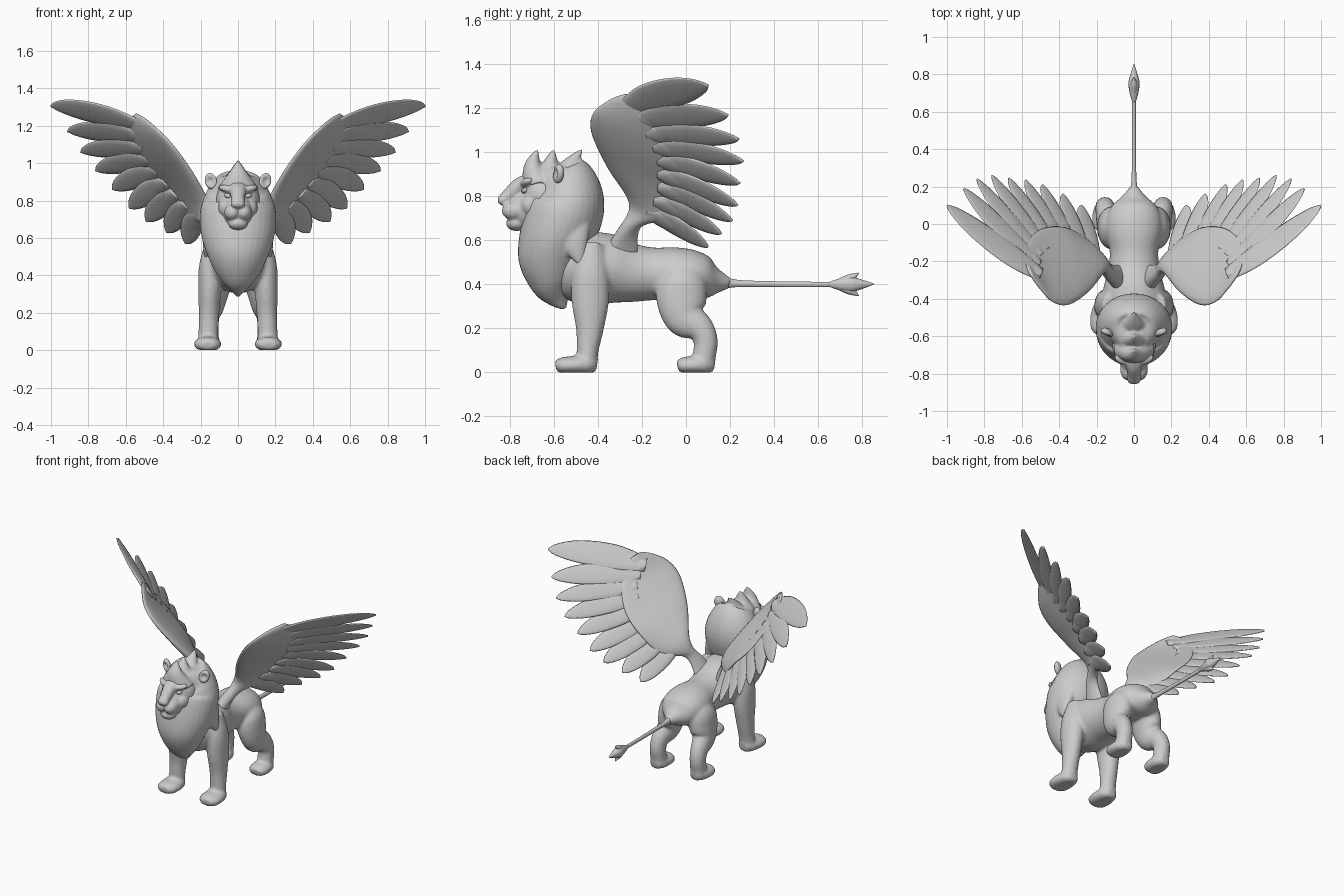
import bpy, bmesh, math
from mathutils import Vector, Matrix

X = Vector((1, 0, 0))


def smooth(rows, k=5):
    """Catmull-Rom interpolation of rows of numbers."""
    out, n = [], len(rows)
    for i in range(n - 1):
        a, b, c, d = rows[max(i - 1, 0)], rows[i], rows[i + 1], rows[min(i + 2, n - 1)]
        for s in range(k):
            t = s / k
            out.append([0.5 * (2 * q + (r - p) * t + (2 * p - 5 * q + 4 * r - w) * t * t
                               + (3 * q - p - 3 * r + w) * t ** 3) for p, q, r, w in zip(a, b, c, d)])
    return out + [list(rows[-1])]


def skin(bm, rings):
    """Bridge closed rings of points and cap both ends."""
    vs = [[bm.verts.new(p) for p in r] for r in rings]
    n = len(vs[0])
    for a, b in zip(vs, vs[1:]):
        for j in range(n):
            bm.faces.new((a[j], a[(j + 1) % n], b[(j + 1) % n], b[j]))
    bm.faces.new(vs[0][::-1])
    bm.faces.new(vs[-1])


def tube(bm, rows, ref=X, n=20, k=5, side=1):
    """Rows are x, y, z, radius along ref, radius across ref."""
    rows = smooth(rows, k)
    pts = [Vector((r[0] * side, r[1], r[2])) for r in rows]
    rings = []
    for i, r in enumerate(rows):
        t = (pts[min(i + 1, len(pts) - 1)] - pts[max(i - 1, 0)]).normalized()
        u = (ref - t * ref.dot(t)).normalized()
        v = u.cross(t)
        ring = []
        for j in range(n):
            a = 2 * math.pi * j / n
            p = pts[i] + u * (math.cos(a) * max(r[3], .002)) + v * (math.sin(a) * max(r[4], .002))
            p.z = max(p.z, 0)
            ring.append(p)
        rings.append(ring)
    skin(bm, rings)


def blob(bm, c, r, rot=(0, 0, 0), side=1):
    m = Matrix.Rotation(rot[2] * side, 4, 'Z') @ Matrix.Rotation(rot[1] * side, 4, 'Y') @ Matrix.Rotation(rot[0], 4, 'X')
    m = Matrix.Translation((c[0] * side, c[1], c[2])) @ m @ Matrix.Diagonal((*r, 1))
    bmesh.ops.create_uvsphere(bm, u_segments=20, v_segments=12, radius=1, matrix=m)


def finish(bm, name, voxel=0, relax=5, mirror=False):
    bmesh.ops.recalc_face_normals(bm, faces=bm.faces)
    for f in bm.faces:
        f.smooth = True
    me = bpy.data.meshes.new(name)
    bm.to_mesh(me)
    bm.free()
    ob = bpy.data.objects.new(name, me)
    bpy.context.collection.objects.link(ob)
    if mirror:
        ob.modifiers.new("mirror", 'MIRROR').use_mirror_merge = False
    if voxel:
        m = ob.modifiers.new("blend", 'REMESH')
        m.mode, m.voxel_size, m.use_smooth_shade = 'VOXEL', voxel, True
        m = ob.modifiers.new("relax", 'SMOOTH')
        m.factor, m.iterations = 0.5, relax


# body: torso, legs and paws blended together
bm = bmesh.new()
tube(bm, [(0, -.61, .46, .04, .05), (0, -.55, .46, .13, .13), (0, -.45, .47, .17, .165),
          (0, -.35, .47, .165, .16), (0, -.25, .453, .14, .135), (0, -.15, .448, .13, .12),
          (0, -.04, .452, .15, .116), (0, .04, .44, .145, .11), (0, .10, .42, .115, .088),
          (0, .15, .412, .062, .052), (0, .20, .406, .022, .024)], n=28)
for s in (1, -1):
    tube(bm, [(.11, -.43, .58, .06, .06), (.14, -.435, .45, .068, .085), (.15, -.435, .32, .062, .085),
              (.155, -.437, .2, .055, .064), (.158, -.447, .1, .053, .05), (.16, -.45, .02, .055, .045)], side=s)
    tube(bm, [(.16, -.405, .03, .03, .03), (.16, -.44, .035, .06, .045), (.162, -.51, .033, .074, .042),
              (.163, -.565, .03, .066, .038), (.163, -.592, .025, .04, .025)], side=s)
    tube(bm, [(.07, -.03, .48, .05, .06), (.1, -.02, .41, .085, .11), (.12, -.02, .33, .078, .115),
              (.135, -.003, .25, .066, .095), (.15, .065, .20, .056, .064), (.155, .09, .14, .052, .055),
              (.155, .084, .08, .053, .053), (.155, .08, .02, .055, .045)], side=s)
    tube(bm, [(.155, .13, .03, .03, .03), (.155, .09, .035, .058, .045), (.157, .03, .033, .068, .042),
              (.157, -.015, .03, .06, .038), (.157, -.038, .025, .04, .025)], side=s)
finish(bm, "body", .01, 6)

# mane with crest and side tufts
bm = bmesh.new()
tube(bm, [(0, -.55, .29, .01, .01), (0, -.575, .33, .045, .05), (0, -.605, .40, .11, .10),
          (0, -.615, .50, .16, .145), (0, -.60, .60, .193, .16), (0, -.562, .70, .205, .178),
          (0, -.537, .77, .197, .167), (0, -.55, .85, .165, .15), (0, -.585, .91, .11, .115),
          (0, -.59, .94, .05, .06)], n=32)
for y in ((-.675, -.695, -.675), (-.61, -.615, -.60), (-.55, -.525, -.47)):
    tube(bm, [(0, y[0], .86, .115, .075), (0, y[1], .94, .055, .042), (0, y[2], 1.015, .004, .004)])
for s in (1, -1):
    tube(bm, [(.13, -.52, .68, .05, .09), (.155, -.505, .58, .035, .06), (.172, -.468, .475, .004, .004)], side=s)
finish(bm, "mane", .008, 4)

# head: cranium, bridge, muzzle, chin and brows
bm = bmesh.new()
blob(bm, (0, -.645, .80), (.118, .105, .115))
blob(bm, (0, -.72, .74), (.08, .085, .09))
tube(bm, [(0, -.68, .885, .06, .03), (0, -.75, .852, .046, .037), (0, -.80, .808, .036, .034),
          (0, -.838, .778, .036, .024), (0, -.85, .768, .02, .01)])
blob(bm, (0, -.77, .678), (.055, .048, .036))
for s in (1, -1):
    blob(bm, (.03, -.78, .735), (.044, .058, .044), side=s)
    blob(bm, (.058, -.722, .862), (.05, .03, .02), (0, -.25, .3), s)
    blob(bm, (.065, -.70, .76), (.04, .05, .05), side=s)
finish(bm, "head", .006, 8)

# eyes
bm = bmesh.new()
blob(bm, (.056, -.733, .826), (.02, .014, .012), (0, -.3, .4))
finish(bm, "eyes", mirror=True)

# ears: rounded cups
bm = bmesh.new()
blob(bm, (.145, -.58, .903), (.034, .022, .045), (0, .35, .5))
for v in bm.verts:
    d = (v.co - Vector((.15, -.605, .905))).length
    if d < .03:
        v.co.y += .03 - d
finish(bm, "ears", mirror=True)

# tail and its tuft
bm = bmesh.new()
tube(bm, [(0, .12, .42, .05, .05), (0, .16, .412, .036, .042), (0, .20, .406, .018, .022),
          (0, .28, .403, .012, .015), (0, .5, .4, .01, .013), (0, .68, .4, .01, .012)], n=14)
finish(bm, "tail")
bm = bmesh.new()
tube(bm, [(0, .65, .4, .009, .011), (0, .70, .4, .023, .028), (0, .75, .4, .03, .036),
          (0, .79, .4, .022, .025), (0, .855, .402, .002, .002)], n=14)
for d in (1, -1):
    tube(bm, [(0, .69, .4 + d * .008, .01, .015), (0, .745, .4 + d * .027, .018, .02),
              (0, .785, .4 + d * .052, .002, .002)], n=12)
finish(bm, "tail_tuft")

# wing arm: leading edge, trailing edge and half thickness per section
bm = bmesh.new()
arm = smooth([(.07, -.37, .56, .08, -.22, .54, .05), (.12, -.31, .65, .14, -.205, .66, .045),
              (.15, -.255, .77, .25, -.085, .70, .038), (.24, -.36, .94, .36, -.02, .82, .036),
              (.345, -.43, 1.09, .475, -.02, .94, .032), (.43, -.42, 1.18, .55, -.07, 1.06, .026),
              (.50, -.345, 1.24, .585, -.145, 1.16, .02), (.545, -.28, 1.265, .575, -.225, 1.24, .01)], 5)
rings = []
for i, r in enumerate(arm):
    lead, trail = Vector(r[:3]), Vector(r[3:6])
    a, b = arm[max(i - 1, 0)], arm[min(i + 1, len(arm) - 1)]
    span = Vector([b[j] + b[j + 3] - a[j] - a[j + 3] for j in range(3)])
    nrm = (trail - lead).cross(span).normalized()
    ring = []
    for j in range(24):
        c, s = math.cos(math.tau * j / 24), math.sin(math.tau * j / 24)
        ring.append((lead + trail) / 2 + (trail - lead) / 2 * c + nrm * (r[6] * s * (.75 - .25 * c)))
    rings.append(ring)
skin(bm, rings)
finish(bm, "wing_arms", mirror=True)

# feathers: flat blades fanned between base and tip
N = Vector((-.70, .51, .50)).normalized()


def feather(bm, base, tip, width, bow, thick):
    base, tip = Vector(base), Vector(tip)
    d = (tip - base).normalized()
    up = N.cross(d).normalized()
    up = up if up.z > 0 else -up
    ref = (N + up * .15).normalized()
    rows = []
    for t, w in ((0, .6), (.25, 1), (.5, 1.05), (.75, .86), (.93, .45), (1, .06)):
        p = base.lerp(tip, t) + up * (bow * 4 * t * (1 - t))
        rows.append((*p, thick * (1.1 - .7 * t), width * w))
    tube(bm, rows, ref, 12, 3)


bases = [(.50, -.27, 1.19), (.51, -.22, 1.14), (.50, -.17, 1.08), (.47, -.14, 1.02), (.43, -.12, .96),
         (.38, -.12, .90), (.33, -.12, .84), (.27, -.14, .78), (.21, -.17, .73)]
tips = [(1.0, .10, 1.305), (.91, .19, 1.17), (.84, .24, 1.06), (.76, .26, .96), (.67, .245, .86),
        (.58, .235, .76), (.49, .21, .69), (.38, .16, .63), (.28, .10, .57)]
bm = bmesh.new()
for i, (a, b) in enumerate(zip(bases, tips)):
    w, bow = ((.08, .02), (.068, .012))[i] if i < 2 else (.06, .01)
    feather(bm, a, b, w, bow, .013)
finish(bm, "flight_feathers", mirror=True)

# short covert feathers scalloping the edge of the arm
bm = bmesh.new()
for i, (a, b) in enumerate(zip(bases, tips)):
    a, b = Vector(a), Vector(b)
    e = a + (b - a).normalized() * (.12 + .045 * min(i, 4) / 4)
    feather(bm, a, e, .048, 0, .018)
finish(bm, "covert_feathers", mirror=True)
